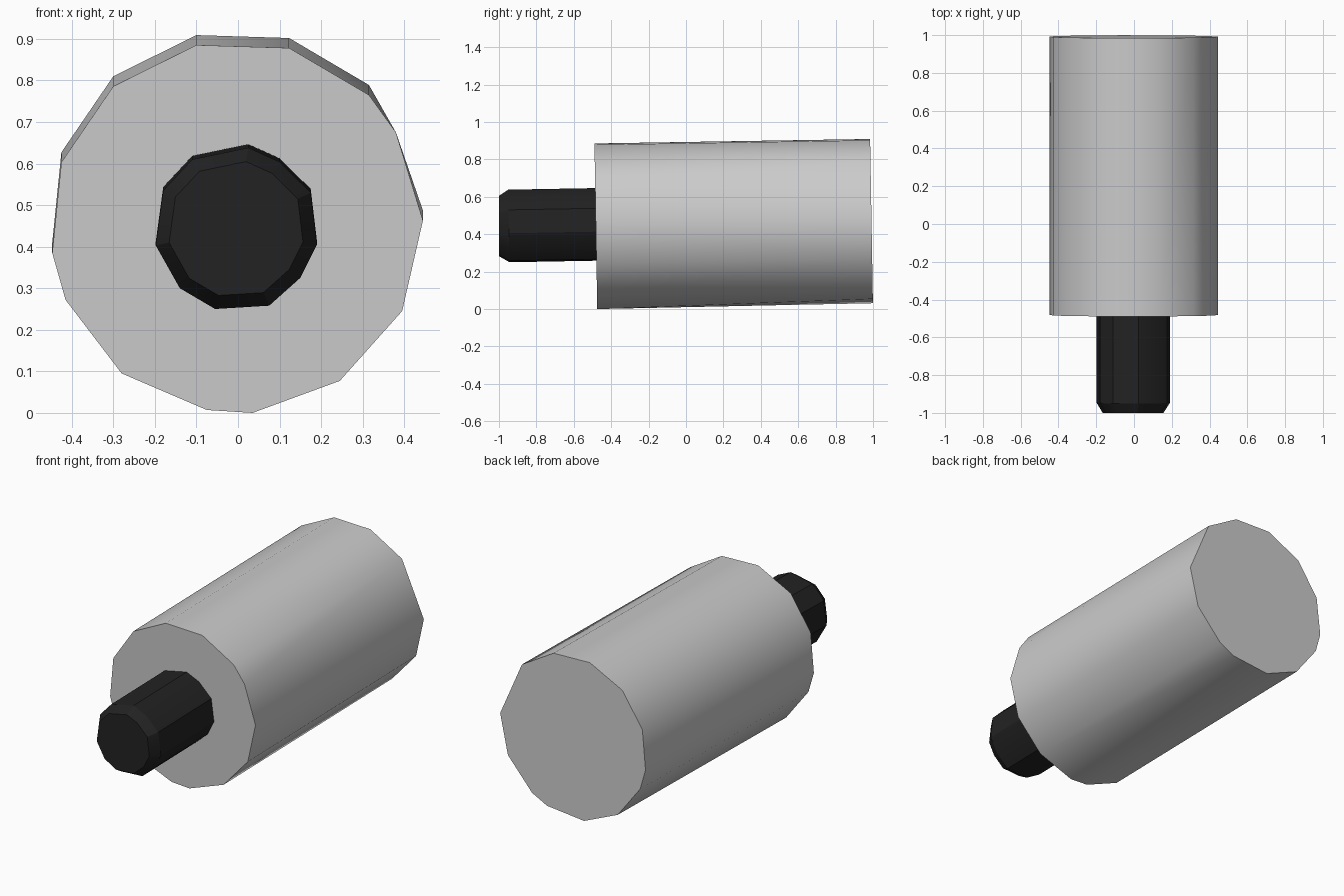
import bpy
import bmesh
from math import radians

cube = bpy.data.objects.get("Cube")
if cube:
    bpy.data.objects.remove(cube, do_unlink=True)

TILT = 0.017  # the whole model rises slightly toward the back


def make_material(name, color):
    mat = bpy.data.materials.new(name)
    mat.use_nodes = True
    mat.diffuse_color = color
    mat.node_tree.nodes["Principled BSDF"].inputs["Base Color"].default_value = color
    return mat


def ring(outline, y, center, scale=1.0, lift=0.0, lean=TILT):
    """Place an x/z outline across the y axis, scaled about its centre."""
    cx, cz = center
    points = []
    for x, z in outline:
        px, pz = cx + (x - cx) * scale, cz + (z - cz) * scale
        points.append((px, y - lean * (pz - cz), pz + lift))
    return points


def hull_part(name, rings, mat, angle):
    """Wrap a convex skin around rings and merge its flat caps."""
    bm = bmesh.new()
    verts = [bm.verts.new(p) for r in rings for p in r]
    bmesh.ops.convex_hull(bm, input=verts)
    bmesh.ops.dissolve_limit(bm, angle_limit=radians(0.6),
                             verts=bm.verts[:], edges=bm.edges[:])
    bmesh.ops.recalc_face_normals(bm, faces=bm.faces[:])
    mesh = bpy.data.meshes.new(name)
    bm.to_mesh(mesh)
    bm.free()
    mesh.materials.append(mat)
    obj = bpy.data.objects.new(name, mesh)
    bpy.context.collection.objects.link(obj)
    bpy.ops.object.select_all(action='DESELECT')
    obj.select_set(True)
    bpy.context.view_layer.objects.active = obj
    bpy.ops.object.shade_smooth_by_angle(angle=radians(angle))
    return obj


grey = make_material("light grey", (0.6, 0.6, 0.6, 1))
black = make_material("soft black", (0.016, 0.016, 0.016, 1))

# Main barrel: uneven many-sided outline, with the far end slightly simpler
shared = [(-0.10, 0.885), (0.123, 0.878), (0.315, 0.765), (0.445, 0.463),
          (0.395, 0.245), (0.245, 0.077), (-0.075, 0.007), (-0.28, 0.095),
          (-0.415, 0.272), (-0.447, 0.385), (-0.425, 0.603), (-0.30, 0.786)]
front_only = [(0.38, 0.675), (0.035, 0.0)]
back_only = [(0.152, 0.03)]
middle = (0.0, 0.44)
hull_part("barrel", [ring(shared + front_only, -0.482, middle),
                     ring(shared + back_only, 0.992, middle, lift=0.024)],
          grey, 40)

# Narrow plug with a bevelled tip
plug = [(0.025, 0.638), (0.10, 0.604), (0.175, 0.53), (0.19, 0.405),
        (0.15, 0.325), (0.075, 0.258), (-0.055, 0.25), (-0.14, 0.30),
        (-0.198, 0.403), (-0.18, 0.535), (-0.11, 0.61)]
core = (-0.008, 0.442)
hull_part("plug", [ring(plug, -1.0, core, scale=0.83, lean=0),
                   ring(plug, -0.947, core),
                   ring(plug, -0.45, core, lift=0.009)],
          black, 30)
